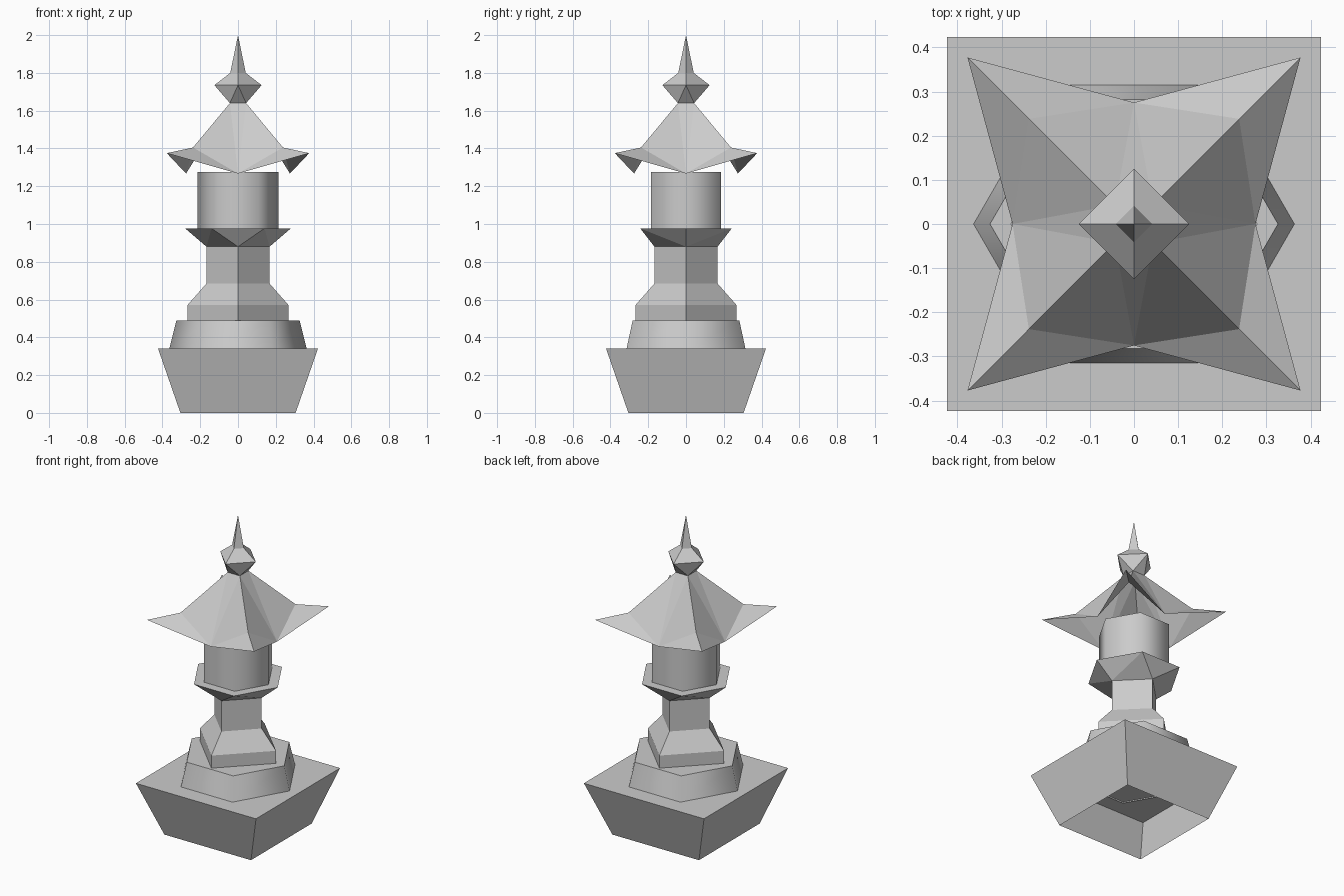
import bpy, bmesh, math
from mathutils import Matrix

cube = bpy.data.objects.get("Cube")
if cube:
    bpy.data.objects.remove(cube, do_unlink=True)

# One stone colour for everything
stone = bpy.data.materials.new("grey_stone")
stone.use_nodes = True
colour = (0.6, 0.6, 0.6, 1)
stone.diffuse_color = colour
stone.node_tree.nodes["Principled BSDF"].inputs["Base Color"].default_value = colour


def finish(name, bm, smooth=False, recalc=True):
    if recalc:
        bmesh.ops.recalc_face_normals(bm, faces=bm.faces)
    mesh = bpy.data.meshes.new(name)
    bm.to_mesh(mesh)
    bm.free()
    mesh.materials.append(stone)
    obj = bpy.data.objects.new(name, mesh)
    bpy.context.collection.objects.link(obj)
    if smooth:
        bpy.ops.object.select_all(action='DESELECT')
        obj.select_set(True)
        bpy.context.view_layer.objects.active = obj
        bpy.ops.object.shade_smooth_by_angle(angle=math.radians(65))
    return obj


def ring(bm, sides, radius, z, turn=0):
    points = []
    for i in range(sides):
        a = math.radians(turn) + math.tau * i / sides
        points.append(bm.verts.new((radius * math.cos(a), radius * math.sin(a), z)))
    return points


def tower(name, sides, profile, turn=0, bottom=True, smooth=False):
    """Stack of regular rings given as (radius, height)."""
    bm = bmesh.new()
    rings = [ring(bm, sides, r, z, turn) for r, z in profile]
    for low, high in zip(rings, rings[1:]):
        for i in range(sides):
            j = (i + 1) % sides
            bm.faces.new((low[i], low[j], high[j], high[i]))
    bm.faces.new(rings[-1])
    if bottom:
        bm.faces.new(rings[0][::-1])
    return finish(name, bm, smooth, recalc=False)


def hull(name, rings):
    """Faceted solid wrapped round rings of (sides, radius, height, turn)."""
    bm = bmesh.new()
    for r in rings:
        ring(bm, *r)
    bmesh.ops.convex_hull(bm, input=bm.verts[:])
    bmesh.ops.dissolve_limit(bm, angle_limit=0.01, verts=bm.verts[:], edges=bm.edges[:])
    return finish(name, bm)


# Pedestal, hollow underneath
root2 = math.sqrt(2)
tower("square_base", 4, [(0.305 * root2, 0), (0.423 * root2, 0.34)], turn=45, bottom=False)
tower("hexagonal_step", 6, [(0.365, 0.333), (0.326, 0.49)], bottom=False, smooth=True)
tower("post", 4, [(0.268, 0.49), (0.268, 0.57), (0.167, 0.685), (0.167, 0.88)])

# Collar widening from the post to a hexagon, and the drum on it
hull("collar", [(4, 0.167, 0.88, 0), (6, 0.28, 0.977, 0)])
tower("drum", 6, [(0.215, 0.977), (0.215, 1.275)], smooth=True)

# Roof shell: one side turned round four times
bm = bmesh.new()
tip, brk, top, mid = 0.377, 0.238, 0.043, -0.275
for k in range(4):
    spin = Matrix.Rotation(k * math.pi / 2, 3, 'Z')
    m = bm.verts.new(spin @ Matrix.Identity(3) @ bpy.mathutils_vec((0, mid, 1.267))) \
        if hasattr(bpy, "mathutils_vec") else bm.verts.new((0, mid, 1.267))
    m.co.rotate(spin)
    c1, b1, t1, c2, b2, t2 = [
        bm.verts.new((s * w, -w, z))
        for s in (-1, 1) for w, z in ((tip, 1.375), (brk, 1.405), (top, 1.64))]
    for v in (c1, b1, t1, c2, b2, t2):
        v.co.rotate(spin)
    for f in ((c1, m, b1), (m, c2, b2), (b1, m, t1), (m, b2, t2), (m, t2, t1)):
        bm.faces.new(f)
bmesh.ops.remove_doubles(bm, verts=bm.verts[:], dist=0.001)
finish("roof", bm, recalc=False)

# Finial: faceted bud with a thin spire
hull("finial_bud", [(4, 0.043 * root2, 1.64, 45), (4, 0.125, 1.735, 0), (4, 0.041, 1.8, 0)])
hull("finial_spire", [(4, 0.041, 1.8, 0), (1, 0, 2.0, 0)])
